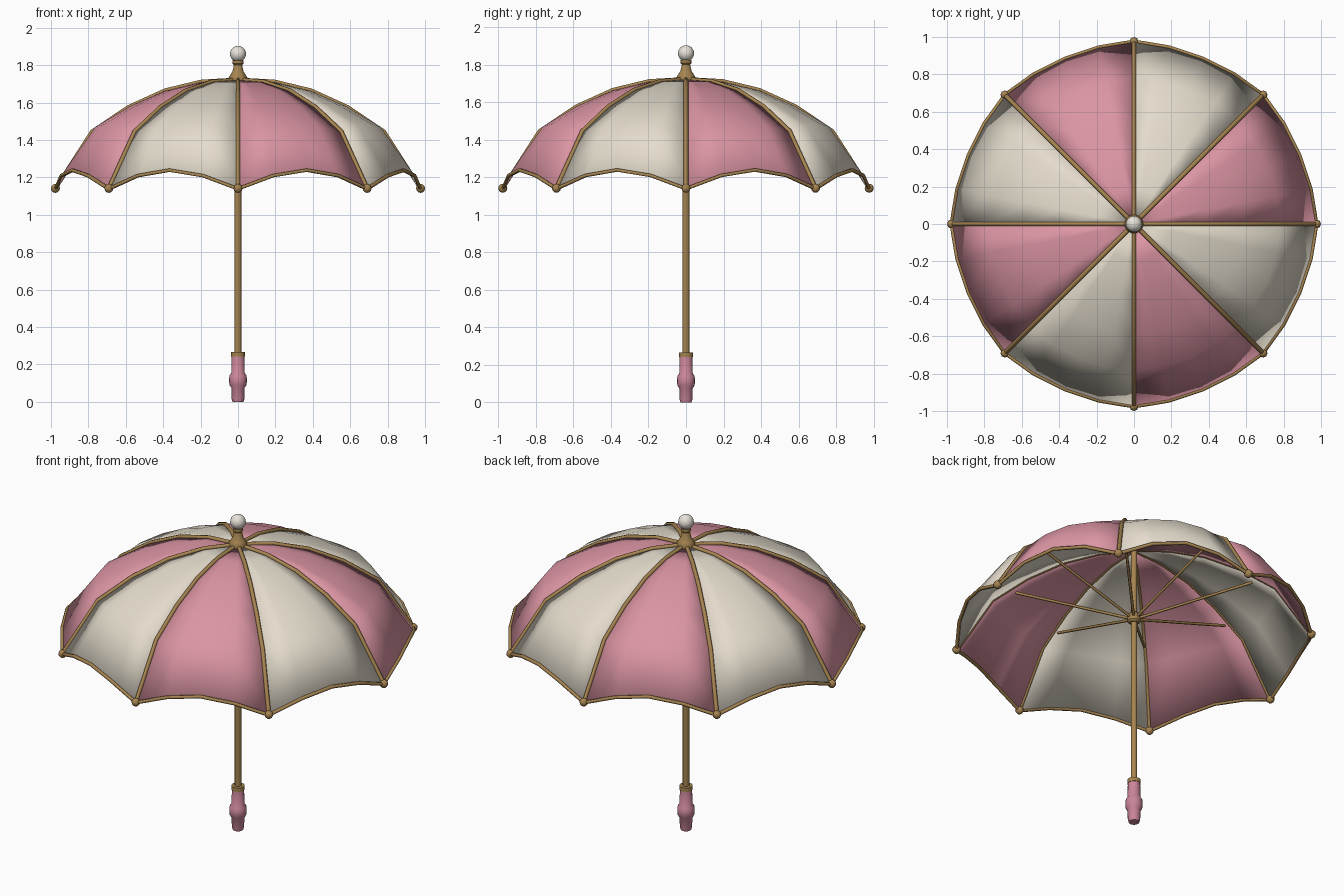
import bpy, bmesh
from math import sin, cos, pi
from mathutils import Vector

if "Cube" in bpy.data.objects:
    bpy.data.objects.remove(bpy.data.objects["Cube"])

N, SEG, R = 8, 4, 0.976
PROFILE = [(0, 1.72), (0.2, 1.709), (0.4, 1.662), (0.6, 1.573), (0.8, 1.442), (1.0, 1.138)]


def mat(name, rgb):
    m = bpy.data.materials.new(name)
    m.diffuse_color = (*rgb, 1)
    m.use_nodes = True
    m.node_tree.nodes["Principled BSDF"].inputs["Base Color"].default_value = m.diffuse_color
    return m


PINK = mat("pink cloth", (0.71, 0.30, 0.37))
CREAM = mat("cream cloth", (0.78, 0.72, 0.61))
GOLD = mat("brass", (0.38, 0.23, 0.08))
GRIP = mat("pink grip", (0.60, 0.24, 0.32))
PEARL = mat("pearl", (0.80, 0.76, 0.69))


def finish(name, bm, material, angle=40):
    bmesh.ops.recalc_face_normals(bm, faces=bm.faces[:])
    me = bpy.data.meshes.new(name)
    bm.to_mesh(me)
    bm.free()
    ob = bpy.data.objects.new(name, me)
    bpy.context.collection.objects.link(ob)
    me.materials.append(material)
    bpy.ops.object.select_all(action='DESELECT')
    bpy.context.view_layer.objects.active = ob
    ob.select_set(True)
    bpy.ops.object.shade_smooth_by_angle(angle=angle * pi / 180)
    return ob


def lathe(name, profile, material, sides=16):
    bm = bmesh.new()
    rings = [[bm.verts.new((r * cos(2 * pi * i / sides), r * sin(2 * pi * i / sides), z))
              for i in range(sides)] for r, z in profile]
    for a, b in zip(rings, rings[1:]):
        for i in range(sides):
            j = (i + 1) % sides
            bm.faces.new((a[i], a[j], b[j], b[i]))
    bm.faces.new(rings[0][::-1])
    bm.faces.new(rings[-1])
    return finish(name, bm, material)


def tube(name, points, radius, material):
    cu = bpy.data.curves.new(name, 'CURVE')
    cu.dimensions = '3D'
    cu.bevel_depth = radius
    cu.bevel_resolution = 1
    cu.use_fill_caps = True
    sp = cu.splines.new('POLY')
    sp.points.add(len(points) - 1)
    for p, co in zip(sp.points, points):
        p.co = (*co, 1)
    cu.materials.append(material)
    ob = bpy.data.objects.new(name, cu)
    bpy.context.collection.objects.link(ob)
    return ob


def ball(name, pos, r, material, u, v):
    bm = bmesh.new()
    bmesh.ops.create_uvsphere(bm, u_segments=u, v_segments=v, radius=r)
    bmesh.ops.translate(bm, verts=bm.verts[:], vec=pos)
    return finish(name, bm, material, 50)


def canopy_point(gore, u, k):
    # u runs 0..1 across the gore, k is the profile ring; the hem lifts mid-gore
    t, z = PROFILE[k]
    s = sin(pi * u)
    a = 2 * pi * (gore + u) / N
    r = R * t * (1 - 0.018 * s * t ** 4)
    return Vector((r * cos(a), r * sin(a), z + 0.10 * s * t ** 4))


for g in range(N):
    # cloth gore
    bm = bmesh.new()
    apex = bm.verts.new(canopy_point(g, 0, 0))
    rows = [[bm.verts.new(canopy_point(g, i / SEG, k)) for i in range(SEG + 1)]
            for k in range(1, len(PROFILE))]
    for i in range(SEG):
        bm.faces.new((apex, rows[0][i], rows[0][i + 1]))
        for a, b in zip(rows, rows[1:]):
            bm.faces.new((a[i], b[i], b[i + 1], a[i + 1]))
    gore = finish(f"canopy_gore_{g}", bm, CREAM if g % 2 else PINK, 60)
    # open sheet: make the normals face outwards
    if gore.data.polygons[0].normal.z < 0:
        gore.data.flip_normals()
    mod = gore.modifiers.new("thickness", 'SOLIDIFY')
    mod.thickness = 0.006

    # rib, hem trim, tip and stretcher
    rib = [canopy_point(g, 0, k) + Vector((0, 0, 0.003)) for k in range(len(PROFILE))]
    tube(f"rib_{g}", rib, 0.012, GOLD)
    last = len(PROFILE) - 1
    tube(f"hem_trim_{g}", [canopy_point(g, i / SEG, last) for i in range(SEG + 1)], 0.010, GOLD)
    ball(f"rib_tip_{g}", rib[-1], 0.024, GOLD, 8, 6)
    c, s = cos(2 * pi * g / N), sin(2 * pi * g / N)
    tube(f"stretcher_{g}", [(0.02 * c, 0.02 * s, 1.29), (0.65 * c, 0.65 * s, 1.485)], 0.008, GOLD)

# shaft and runner
lathe("shaft", [(0.018, 0.2), (0.018, 1.74)], GOLD, 12)
lathe("runner", [(0.026, 1.26), (0.036, 1.27), (0.036, 1.31), (0.026, 1.32)], GOLD)

# finial
lathe("finial_base", [(0.048, 1.715), (0.050, 1.733), (0.040, 1.75), (0.030, 1.765),
                      (0.022, 1.80), (0.029, 1.808), (0.029, 1.825)], GOLD)
ball("finial_ball", (0, 0, 1.86), 0.043, PEARL, 20, 12)

# handle
lathe("handle", [(0.029, 0), (0.034, 0.015), (0.036, 0.075), (0.046, 0.09), (0.048, 0.115),
                 (0.046, 0.14), (0.036, 0.155), (0.034, 0.25)], GRIP)
lathe("handle_collar", [(0.037, 0.242), (0.037, 0.266)], GOLD)
